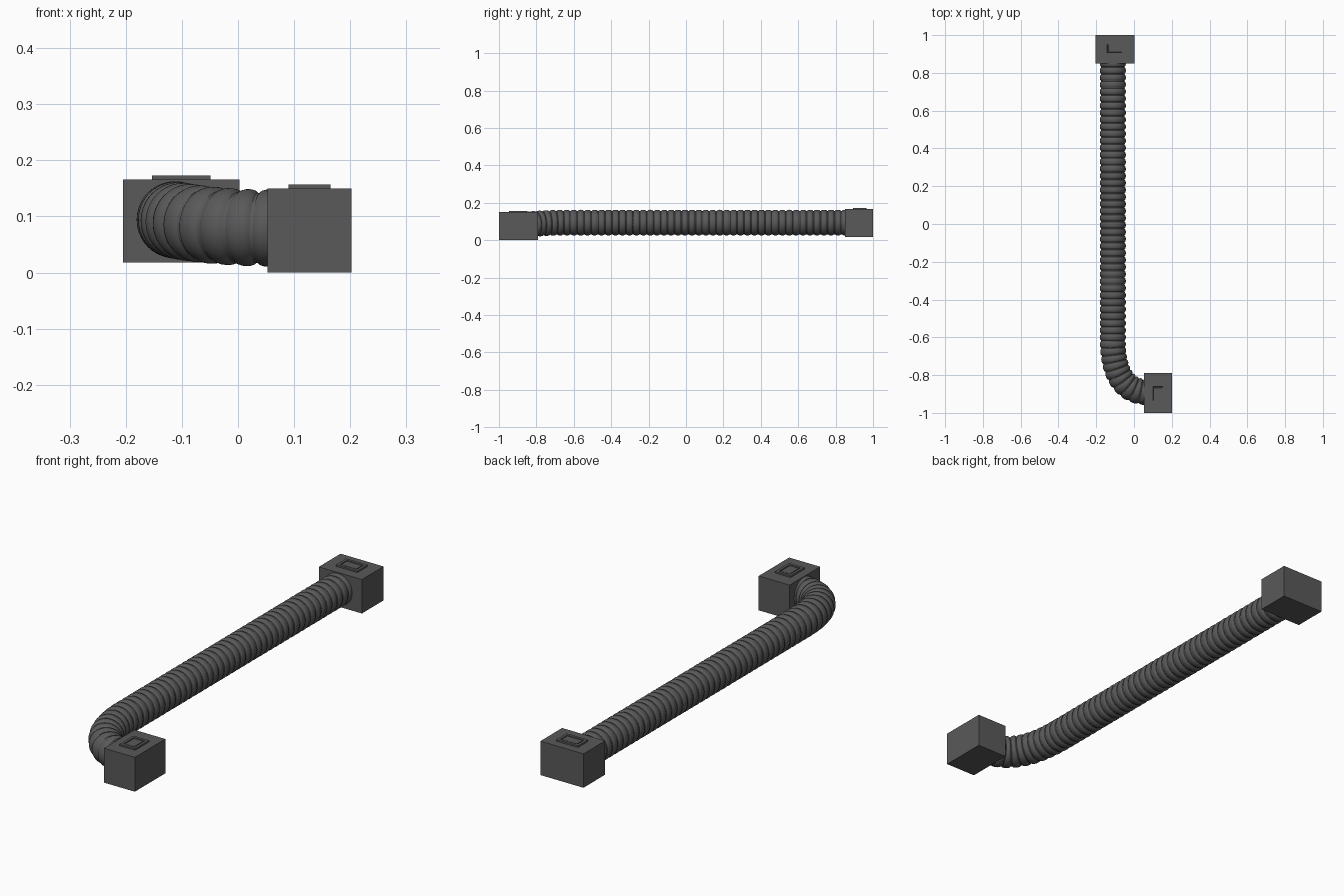
import bpy, bmesh, math
from mathutils import Vector

if "Cube" in bpy.data.objects:
    bpy.data.objects.remove(bpy.data.objects["Cube"])

mat = bpy.data.materials.new("dark_grey")
mat.diffuse_color = (0.1, 0.1, 0.1, 1)
mat.use_nodes = True
mat.node_tree.nodes["Principled BSDF"].inputs["Base Color"].default_value = mat.diffuse_color


def make_object(name, bm):
    bmesh.ops.recalc_face_normals(bm, faces=bm.faces[:])
    mesh = bpy.data.meshes.new(name)
    bm.to_mesh(mesh)
    bm.free()
    obj = bpy.data.objects.new(name, mesh)
    bpy.context.collection.objects.link(obj)
    mesh.materials.append(mat)
    return obj


def box(bm, lo, hi):
    lo, hi = Vector(lo), Vector(hi)
    verts = bmesh.ops.create_cube(bm, size=1)["verts"]
    for v in verts:
        v.co = Vector(((lo[i] + hi[i]) / 2 + v.co[i] * (hi[i] - lo[i]) for i in range(3)))
    return verts


def end_box(name, lo, hi):
    bm = bmesh.new()
    box(bm, lo, hi)
    make_object(name, bm)


def top_plate(name, lo, hi):
    # raised plate with a stepped rectangular recess
    bm = bmesh.new()
    box(bm, lo, hi)
    bm.normal_update()
    top = max(bm.faces, key=lambda f: f.calc_center_median().z)
    for width, depth in ((0.016, 0), (0.001, -0.004), (0.006, 0), (0.001, 0.002)):
        bmesh.ops.inset_region(bm, faces=[top], thickness=width, depth=0)
        for v in top.verts:
            v.co.z += depth
    make_object(name, bm)


# end boxes and their raised plates
end_box("back_box", (-0.205, 0.85, 0.018), (0.003, 1.0, 0.166))
top_plate("back_plate", (-0.153, 0.893, 0.160), (-0.049, 0.964, 0.173))
end_box("front_box", (0.053, -1.0, 0.0), (0.202, -0.79, 0.150))
top_plate("front_plate", (0.090, -0.946, 0.144), (0.165, -0.850, 0.157))

# hose centre line: long straight run, then a bend into the front box
start = Vector((-0.112, 0.87, 0.094))
ctrl = [Vector(p) for p in ((-0.112, -0.62, 0.094), (-0.112, -0.79, 0.094),
                            (-0.05, -0.89, 0.079), (0.07, -0.89, 0.079))]


def bezier(t):
    a, b, c, d = ctrl
    s = 1 - t
    return a * s**3 + b * 3 * s * s * t + c * 3 * s * t * t + d * t**3


path = [start] + [bezier(i / 200) for i in range(201)]
dist = [0.0]
for p, q in zip(path, path[1:]):
    dist.append(dist[-1] + (q - p).length)


def at(s):
    s = min(max(s, 0), dist[-1])
    i = 0
    while i < len(path) - 2 and dist[i + 1] < s:
        i += 1
    return path[i].lerp(path[i + 1], (s - dist[i]) / (dist[i + 1] - dist[i]))


# corrugated hose: one rib profile (position, radius) swept along the centre line
rib = ((0.0, 0.0625), (0.12, 0.0625), (0.24, 0.0665), (0.4, 0.0683),
       (0.56, 0.0687), (0.72, 0.0683), (0.88, 0.0665))
ribs, sides = 50, 40
pitch = dist[-1] / ribs
bm = bmesh.new()
prev = None
for r in range(ribs):
    for f, radius in rib:
        s = (r + f) * pitch
        centre = at(s)
        tangent = (at(s + 0.008) - at(s - 0.008)).normalized()
        side = tangent.cross(Vector((0, 0, 1))).normalized()
        up = side.cross(tangent)
        ring = []
        for k in range(sides):
            a = 2 * math.pi * k / sides
            ring.append(bm.verts.new(centre + (side * math.cos(a) + up * math.sin(a)) * radius))
        if prev:
            for k in range(sides):
                n = (k + 1) % sides
                bm.faces.new((prev[k], prev[n], ring[n], ring[k]))
        else:
            bm.faces.new(ring)
        prev = ring
bm.faces.new(prev)
hose = make_object("corrugated_hose", bm)
bpy.context.view_layer.objects.active = hose
hose.select_set(True)
bpy.ops.object.shade_smooth_by_angle(angle=math.radians(30))
